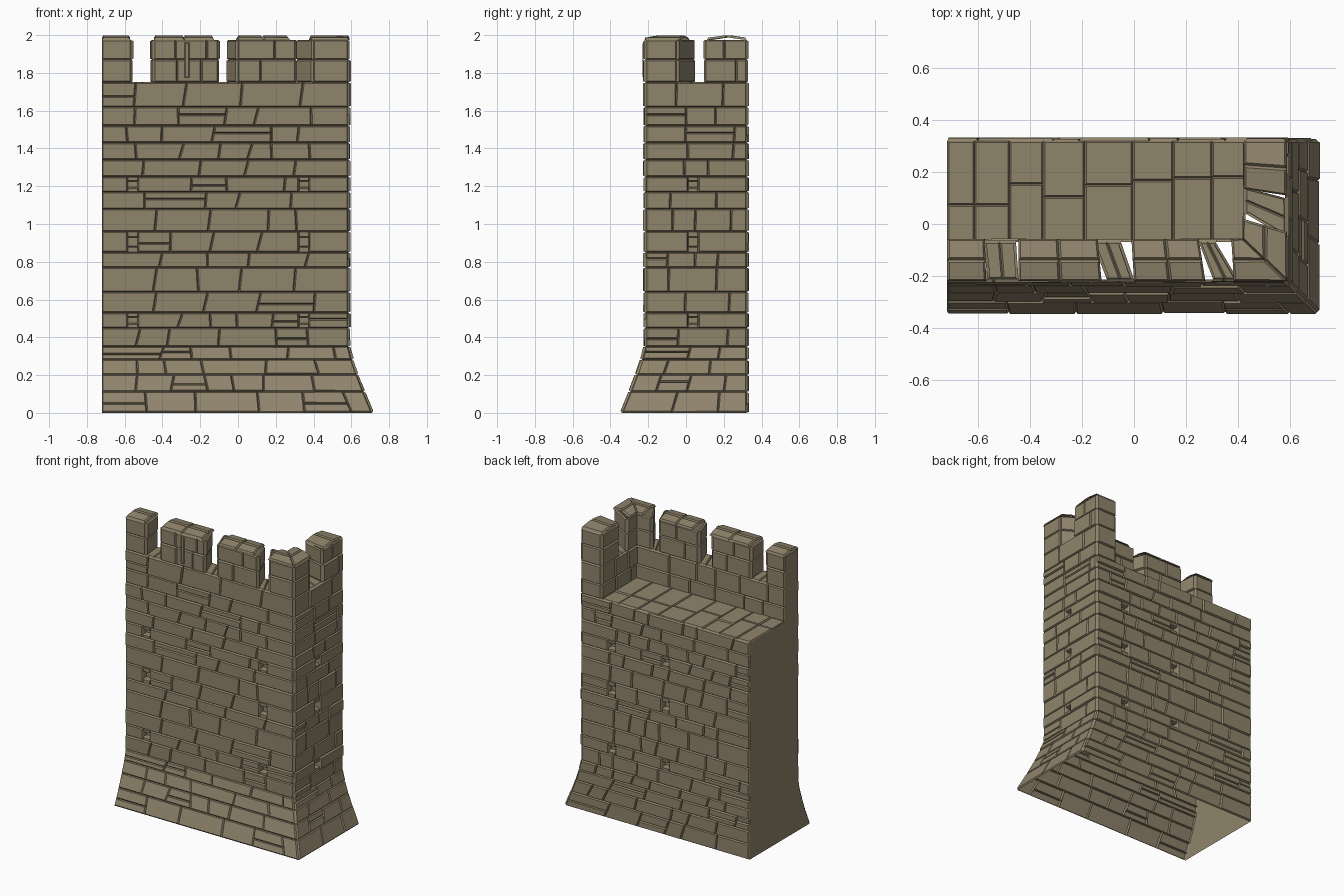
import bpy, bmesh, random
from mathutils import Vector as V

if "Cube" in bpy.data.objects:
    bpy.data.objects.remove(bpy.data.objects["Cube"])

random.seed(11)

STONE = bpy.data.materials.new("sandy stone")
STONE.diffuse_color = (0.280, 0.232, 0.150, 1)
STONE.use_nodes = True
STONE.node_tree.nodes["Principled BSDF"].inputs["Base Color"].default_value = STONE.diffuse_color

# main dimensions
XL, XR, XI = -0.72, 0.583, 0.43       # left end, right face, inner right parapet face
YF, YI, YB = -0.213, -0.07, 0.32      # front face, inner front parapet face, back face
ZW, ZP, ZM = 1.52, 1.75, 1.974        # walkway, parapet sill, merlon shoulder
COURSES = [0, .11, .20, .28, .35, .45, .53, .64, .77, .85, .96, 1.08,
           1.17, 1.25, 1.34, 1.43, ZW, 1.62, ZP]
HOLE_COURSES = (.45, .85, 1.17)


def flare(z):
    return 0.125 * max(0.0, 1 - z / 0.35) ** 1.2


def brick(bm, q, d=None, t=0.006):
    """One stone: an outward quad whose inset face is pushed out by d."""
    q = [V(p) for p in q]
    n = (q[2] - q[0]).cross(q[3] - q[1]).normalized()
    d = random.uniform(.007, .014) if d is None else d
    inner = []
    for i, p in enumerate(q):
        a = (q[i - 1] - p).normalized()
        b = (q[(i + 1) % 4] - p).normalized()
        inner.append(bm.verts.new(p + (a + b) * t + n * d))
    outer = [bm.verts.new(p) for p in q]
    bm.faces.new(inner)
    for i in range(4):
        j = (i + 1) % 4
        bm.faces.new((outer[i], outer[j], inner[j], inner[i]))


def masonry(bm, fn, courses, length, wmin, wmax, skew=0.02, holes=(), split=0.1):
    """Courses of stones on the surface fn(s, z), s running 0..1 left to right."""
    for z0, z1 in zip(courses, courses[1:]):
        spots = [(h - .027 / length, h + .027 / length) for h in holes] if z0 in HOLE_COURSES else []
        stops = [0.0] + [e for sp in spots for e in sp] + [1.0]
        for k in range(0, len(stops), 2):
            a, b = stops[k], stops[k + 1]
            span = (b - a) * length
            cuts = [0.0]
            while span - cuts[-1] > wmax:
                cuts.append(cuts[-1] + min(random.uniform(wmin, wmax), span - cuts[-1] - wmin * .6))
            cuts.append(span)
            lo = [a + c / length for c in cuts]
            hi = [c + random.uniform(-.3, 1) * skew / length for c in lo]
            hi[0], hi[-1] = lo[0], lo[-1]
            for i in range(len(lo) - 1):
                def at(j, f):
                    return fn(lo[j] + (hi[j] - lo[j]) * f, z0 + (z1 - z0) * f)
                rows = [0, random.choice((.42, .58)), 1] if random.random() < split else [0, 1]
                for r0, r1 in zip(rows, rows[1:]):
                    brick(bm, (at(i, r0), at(i + 1, r0), at(i + 1, r1), at(i, r1)))
        # small scaffold holes between two little stones
        for a, b in spots:
            for f0, f1, d in ((0, .27, .006), (.27, .73, -.03), (.73, 1, .006)):
                za, zb = z0 + (z1 - z0) * f0, z0 + (z1 - z0) * f1
                brick(bm, (fn(a, za), fn(b, za), fn(b, zb), fn(a, zb)), d, .003)


def finish(bm, name):
    me = bpy.data.meshes.new(name)
    bm.to_mesh(me)
    bm.free()
    me.materials.append(STONE)
    ob = bpy.data.objects.new(name, me)
    bpy.context.scene.collection.objects.link(ob)


def line(p, q):
    """Vertical surface above the plan line p -> q."""
    return lambda s, z: (p[0] + (q[0] - p[0]) * s, p[1] + (q[1] - p[1]) * s, z)


# front, right and back faces with the flared foot
bm = bmesh.new()
masonry(bm, lambda s, z: (XL + (XR + flare(z) - XL) * s, YF - flare(z), z),
        COURSES, 1.3, .13, .32, .03, (.125, .82))
finish(bm, "front_wall")

bm = bmesh.new()
masonry(bm, lambda s, z: (XR + flare(z), YF - flare(z) + (YB - YF + flare(z)) * s, z),
        COURSES, .53, .11, .26, .008, (.47,))
finish(bm, "right_wall")

bm = bmesh.new()
masonry(bm, lambda s, z: (XR + flare(z) + (XL - XR - flare(z)) * s, YB, z),
        COURSES[:-2], 1.3, .1, .28, .025, (.18, .5), .22)
finish(bm, "back_wall")

# plain cut left end
bm = bmesh.new()
prof = [(YB, 0), (YB, ZW), (YI, ZW), (YI, ZM), (YF, ZM)]
prof += [(YF - flare(z), z) for z in reversed(COURSES[:5])]
f = bm.faces.new([bm.verts.new((XL, y, z)) for y, z in prof])
f.normal_update()
if f.normal.x > 0:
    f.normal_flip()
finish(bm, "left_end")

# walkway paving, split lengthwise at alternating depths
bm = bmesh.new()
masonry(bm, lambda s, x: (x, YB + (YI - YB) * s, ZW - .006),
        [XL, -.615, -.48, -.35, -.19, -.005, .15, .3, XI], .39, .13, .28, 0, (), 0)
finish(bm, "walkway")

# inside of the parapet below the merlons
bm = bmesh.new()
LOW = [ZW, 1.62, ZP]
masonry(bm, line((XI, YI), (XL, YI)), LOW, 1.15, .14, .26, 0, (), 0)
masonry(bm, line((XI, YB), (XI, YI)), LOW, .39, .12, .22, 0, (), 0)
masonry(bm, line((XR, YB), (XI, YB)), LOW, .15, .1, .2, 0, (), 0)
finish(bm, "parapet_inside")

# merlons: plan outlines, counter-clockwise, with skewed sides
PLANS = {
    "left_merlon": [(XL, YF), (-.565, YF), (-.58, YI), (XL, YI)],
    "slit_merlon": [(-.445, YF), (-.105, YF), (-.16, YI), (-.455, YI)],
    "middle_merlon": [(0, YF), (.305, YF), (.25, YI), (-.05, YI)],
    "corner_merlon": [(.40, YF), (XR, YF), (XR, -.05), (XI, .04), (XI, YI), (.315, YI)],
    "back_merlon": [(XI, .14), (XR, .10), (XR, YB), (XI, YB)],
}


def cap(bm, q, cols):
    """Low coping: two rows of stones meeting on a slight ridge, over a slim edge."""
    a, b, c, d = (V((*p, ZM)) for p in q)
    up = V((0, 0, .014))
    m0, m1 = (a + d) / 2 + up, (b + c) / 2 + up
    for p, r, s, t in ((a, b, m1, m0), (m0, m1, c, d)):
        for i in range(cols):
            u, v = i / cols, (i + 1) / cols
            brick(bm, (p.lerp(r, u), p.lerp(r, v), t.lerp(s, v), t.lerp(s, u)), .012, .008)


for name, plan in PLANS.items():
    bm = bmesh.new()
    for p, q in zip(plan, plan[1:] + plan[:1]):
        if p[0] == XL and q[0] == XL:
            continue                                  # left end is plain
        masonry(bm, line(p, q), [ZP, 1.87, ZM], (V(q) - V(p)).length, .09, .2, 0, (), 0)
    F, B = YF - .006, YI + .012
    if name == "corner_merlon":                       # mitred coping on the corner
        cap(bm, [(.385, F), (XR + .006, F), (XI - .01, B), (.375, B)], 1)
        cap(bm, [(XR + .006, F), (XR + .006, -.03), (XI - .01, .02), (XI - .01, B)], 1)
    elif name == "slit_merlon":
        cap(bm, [(-.445, F), (-.125, F), (-.14, B), (-.445, B)], 2)
        # narrow upright stone of the arrow slit
        brick(bm, [(-.282, YF - .013, 1.775), (-.257, YF - .013, 1.775),
                   (-.257, YF - .013, 1.96), (-.282, YF - .013, 1.96)], .003, .004)
    elif name == "middle_merlon":
        cap(bm, [(0, F), (.275, F), (.25, B), (-.01, B)], 2)
    elif name == "left_merlon":
        cap(bm, [(XL, F), (-.57, F), (-.575, B), (XL, B)], 1)
    else:
        cap(bm, [(XI - .006, .135), (XR + .006, .11), (XR + .006, YB), (XI - .006, YB)], 1)
    finish(bm, name)

# sill stones in the gaps between merlons
P = PLANS
gaps = [
    (P["left_merlon"][1], P["slit_merlon"][0], P["slit_merlon"][3], P["left_merlon"][2]),
    (P["slit_merlon"][1], P["middle_merlon"][0], P["middle_merlon"][3], P["slit_merlon"][2]),
    (P["middle_merlon"][1], P["corner_merlon"][0], P["corner_merlon"][5], P["middle_merlon"][2]),
    (P["corner_merlon"][2], P["back_merlon"][1], P["back_merlon"][0], P["corner_merlon"][3]),
]
bm = bmesh.new()
for a, b, c, d in gaps:
    a, b, c, d = (V((*p, ZP - .006)) for p in (a, b, c, d))
    m, n = (a + b) / 2, (c + d) / 2
    brick(bm, (a, m, n, d), .008)
    brick(bm, (m, b, c, n), .008)
finish(bm, "gap_sills")
